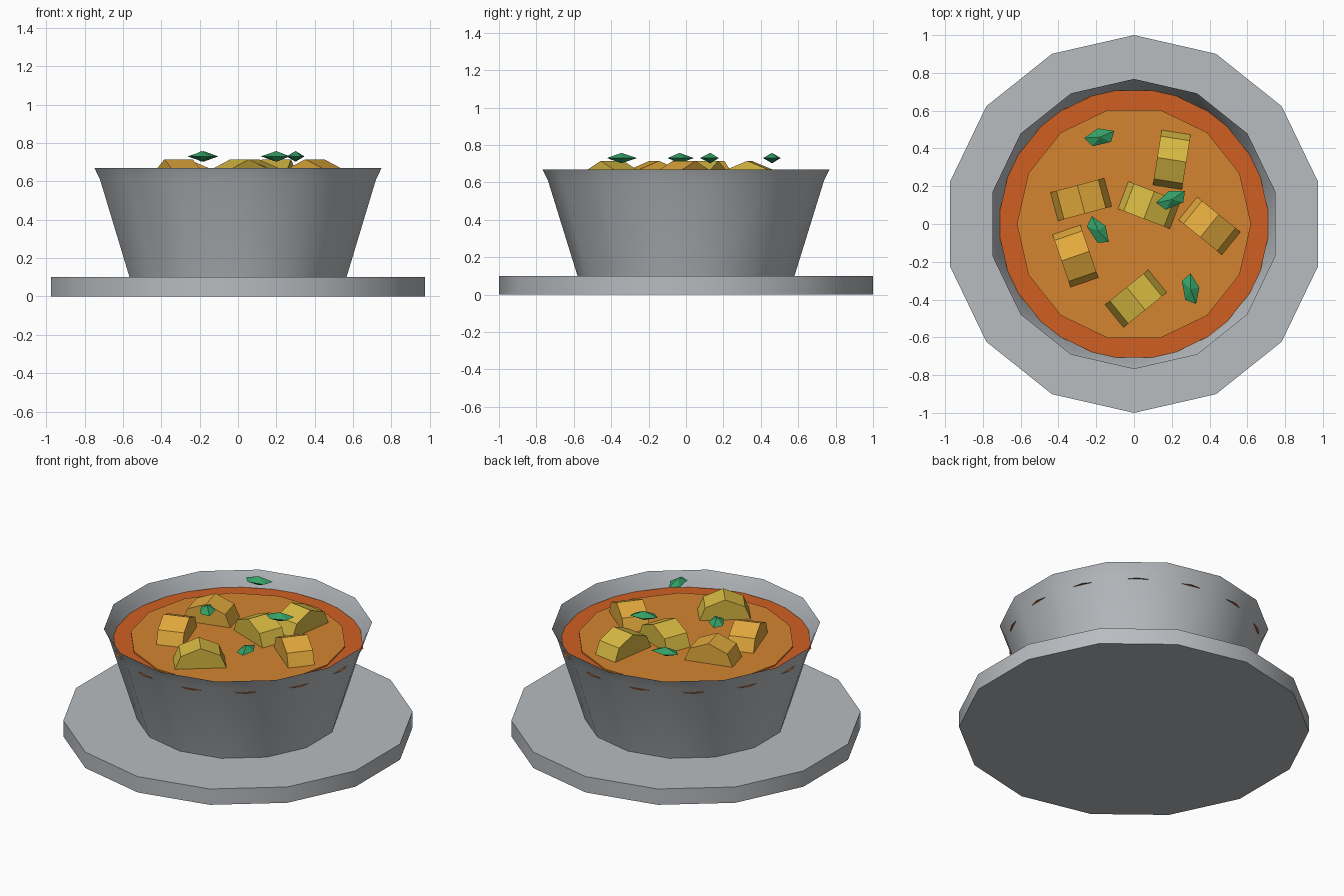
import bpy, bmesh, math
from mathutils import Matrix

if "Cube" in bpy.data.objects:
    bpy.data.objects.remove(bpy.data.objects["Cube"])

SIDES = 14


def material(name, r, g, b):
    m = bpy.data.materials.new(name)
    lin = lambda c: ((c / 255 + 0.055) / 1.055) ** 2.4
    m.diffuse_color = (lin(r), lin(g), lin(b), 1)
    m.use_nodes = True
    m.node_tree.nodes["Principled BSDF"].inputs["Base Color"].default_value = m.diffuse_color
    return m


METAL = material("grey metal", 184, 188, 192)
BROTH = material("orange broth", 208, 95, 34)
CURRY = material("golden curry", 212, 132, 48)
GOLD = material("gold chunk", 226, 170, 60)
YELLOW = material("yellow chunk", 216, 186, 66)
GREEN = material("green herb", 52, 160, 102)


def finish(name, bm, mat, smooth=False):
    me = bpy.data.meshes.new(name)
    bm.to_mesh(me)
    bm.free()
    ob = bpy.data.objects.new(name, me)
    bpy.context.collection.objects.link(ob)
    me.materials.append(mat)
    if smooth:
        bpy.ops.object.select_all(action='DESELECT')
        ob.select_set(True)
        bpy.context.view_layer.objects.active = ob
        bpy.ops.object.shade_smooth_by_angle(angle=math.radians(30))
    return ob


def lathe(name, profile, mat, start, cap_bottom=False, cap_top=False, smooth=False):
    """Revolve (radius, z) points listed from bottom to top."""
    bm = bmesh.new()
    angles = [start + 2 * math.pi * k / SIDES for k in range(SIDES)]
    rings = [[bm.verts.new((r * math.cos(a), r * math.sin(a), z)) for a in angles]
             for r, z in profile]
    for lo, hi in zip(rings, rings[1:]):
        for i in range(SIDES):
            j = (i + 1) % SIDES
            bm.faces.new((lo[i], lo[j], hi[j], hi[i]))
    if cap_bottom:
        bm.faces.new(rings[0][::-1])
    if cap_top:
        bm.faces.new(rings[-1])
    return finish(name, bm, mat, smooth)


# Plate and thin-walled bowl
lathe("plate", [(1, 0), (1, 0.1)], METAL, math.pi / 2, True, True, True)
lathe("bowl", [(0.58, 0.1), (0.738, 0.61), (0.768, 0.67)], METAL, math.pi / 2, smooth=True)

# Broth, turned half a side so its corners just pierce the wall
lathe("broth", [(0.726, 0.58)], BROTH, 0, cap_top=True)
lathe("curry_surface", [(0.62, 0.581), (0.62, 0.589)], CURRY, 0, cap_top=True)

# Chunks: octagonal drums lying on their side, half sunk
chunks = [(0.20, 0.34, 81, YELLOW), (-0.28, 0.13, 15, GOLD), (0.08, 0.10, -21, YELLOW),
          (0.40, -0.01, -39, GOLD), (-0.31, -0.17, -71, GOLD), (0.01, -0.395, 39, YELLOW)]
for n, (x, y, deg, mat) in enumerate(chunks, 1):
    bm = bmesh.new()
    bmesh.ops.create_cone(bm, cap_ends=True, segments=8, radius1=0.162, radius2=0.162, depth=0.156)
    bm.transform(Matrix.Translation((x, y, 0.553)) @ Matrix.Rotation(math.radians(deg), 4, 'Z')
                 @ Matrix.Rotation(math.pi / 2, 4, 'X'))
    finish(f"chunk_{n}", bm, mat)

# Herb leaves: flattened five-sided bipyramids
leaves = [(-0.18, 0.46, 13), (0.20, 0.13, 23), (-0.19, -0.035, -57), (0.30, -0.345, -80)]
for n, (x, y, deg) in enumerate(leaves, 1):
    bm = bmesh.new()
    ring = [bm.verts.new((math.cos(a), math.sin(a), 0))
            for a in (math.pi / 2 + 2 * math.pi * k / 5 for k in range(5))]
    top, bottom = bm.verts.new((0, 0, 1)), bm.verts.new((0, 0, -1))
    for i in range(5):
        a, b = ring[i], ring[(i + 1) % 5]
        bm.faces.new((a, b, top))
        bm.faces.new((b, a, bottom))
    bm.transform(Matrix.Translation((x, y, 0.73)) @ Matrix.Rotation(math.radians(deg), 4, 'Z')
                 @ Matrix.Diagonal((0.086, 0.047, 0.028, 1)))
    finish(f"herb_leaf_{n}", bm, mat=GREEN)
